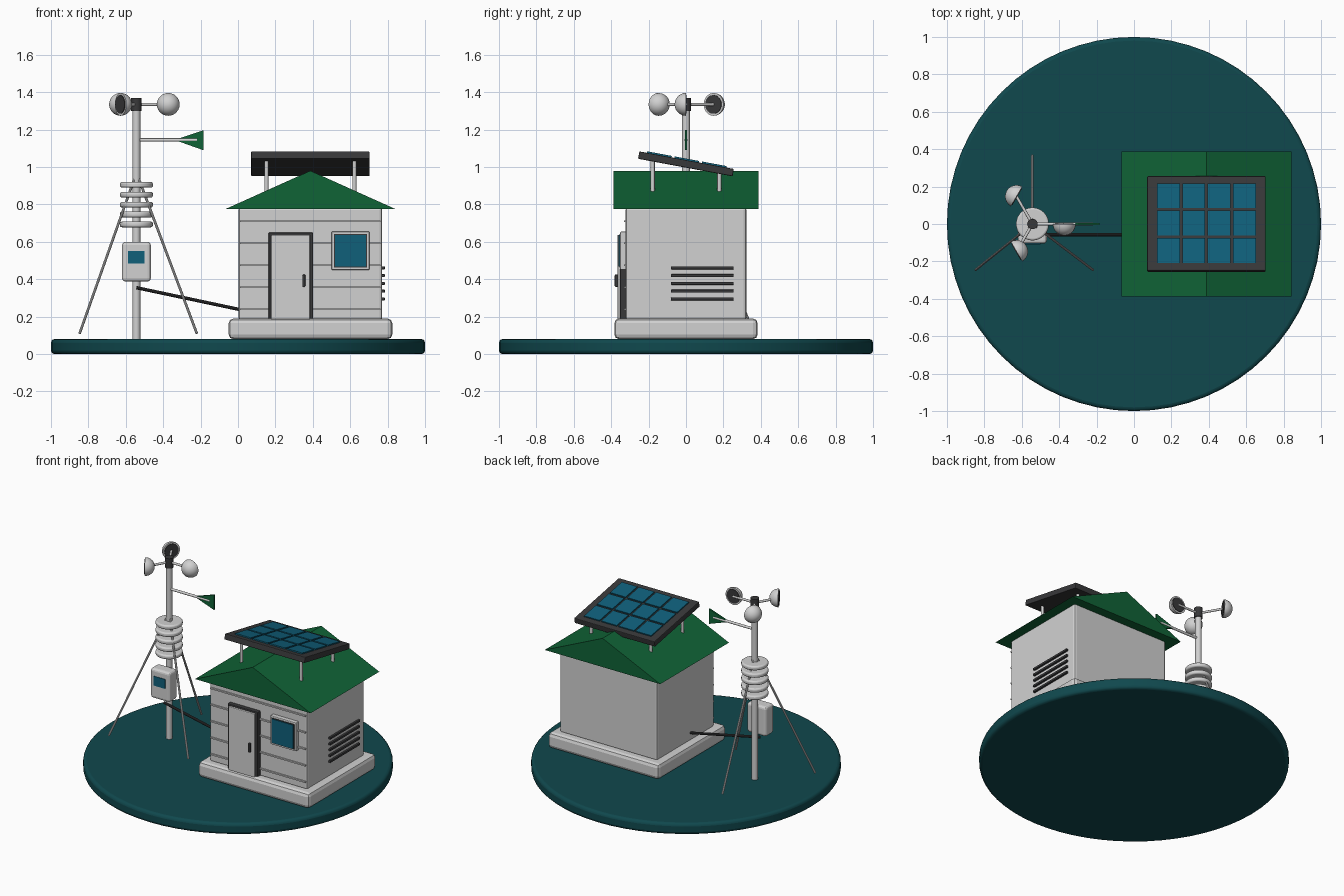
import bpy, math
from mathutils import Vector, Matrix

if "Cube" in bpy.data.objects:
    bpy.data.objects.remove(bpy.data.objects["Cube"], do_unlink=True)


def material(name, rgb):
    m = bpy.data.materials.new(name)
    m.use_nodes = True
    col = (*rgb, 1)
    m.diffuse_color = col
    m.node_tree.nodes["Principled BSDF"].inputs["Base Color"].default_value = col
    return m


TEAL = material("dark teal", (0.005, 0.065, 0.075))
WHITE = material("off white", (0.64, 0.64, 0.64))
GREEN = material("roof green", (0.005, 0.125, 0.037))
DARK = material("charcoal", (0.04, 0.04, 0.042))
BLUE = material("panel blue", (0.005, 0.115, 0.195))


def finish(ob, name, mat, bevel=0, segments=2, smooth=False):
    ob.name = ob.data.name = name
    ob.data.materials.clear()
    ob.data.materials.append(mat)
    if bevel:
        b = ob.modifiers.new("Bevel", "BEVEL")
        b.width, b.segments = bevel, segments
    if smooth:
        bpy.ops.object.select_all(action="DESELECT")
        ob.select_set(True)
        bpy.context.view_layer.objects.active = ob
        bpy.ops.object.shade_smooth_by_angle(angle=math.radians(35))
    return ob


def box(name, mat, x, y, z, bevel=0, segments=2):
    """Box from its (low, high) range on each axis."""
    spans = (x, y, z)
    bpy.ops.mesh.primitive_cube_add(size=1)
    ob = bpy.context.object
    ob.data.transform(Matrix.Diagonal([b - a for a, b in spans] + [1]))
    ob.location = [(a + b) / 2 for a, b in spans]
    return finish(ob, name, mat, bevel, segments)


def rod(name, mat, start, end, radius, sides=16, bevel=0):
    """Cylinder between two points."""
    a, b = Vector(start), Vector(end)
    bpy.ops.mesh.primitive_cylinder_add(vertices=sides, radius=radius, depth=(b - a).length)
    ob = bpy.context.object
    ob.location = (a + b) / 2
    ob.rotation_euler = (b - a).to_track_quat("Z", "Y").to_euler()
    return finish(ob, name, mat, bevel, 3, True)


def prism(name, mat, profile, y0, y1):
    """Extrude an (x, z) profile along y."""
    n = len(profile)
    verts = [(x, y, z) for y in (y0, y1) for x, z in profile]
    faces = [tuple(range(n)), tuple(reversed(range(n, 2 * n)))]
    faces += [(i, i + n, (i + 1) % n + n, (i + 1) % n) for i in range(n)]
    me = bpy.data.meshes.new(name)
    me.from_pydata(verts, [], faces)
    ob = bpy.data.objects.new(name, me)
    bpy.context.collection.objects.link(ob)
    return finish(ob, name, mat)


# Ground disc
rod("ground_disc", TEAL, (0, 0, 0), (0, 0, 0.08), 1, 64, 0.02)

# Hut
HX = 0.387
box("foundation", WHITE, (-0.05, 0.825), (-0.383, 0.383), (0.08, 0.19), 0.025)
box("walls", WHITE, (0.003, 0.771), (-0.323, 0.323), (0.18, 0.785), 0.015)
prism("roof", GREEN, [(-0.068, 0.775), (0.843, 0.775), (HX, 0.98)], -0.387, 0.387)
for i in range(5):
    z = 0.24 + 0.1175 * i
    box("siding_strip", WHITE, (0.012, 0.762), (-0.332, -0.318), (z - 0.005, z + 0.005))

# Door
box("door_frame", DARK, (0.163, 0.402), (-0.352, -0.315), (0.185, 0.65), 0.006)
box("door_panel", WHITE, (0.177, 0.385), (-0.366, -0.32), (0.185, 0.638), 0.005)
box("door_handle", DARK, (0.345, 0.36), (-0.381, -0.36), (0.36, 0.425), 0.004)

# Window
box("window_frame", WHITE, (0.5, 0.703), (-0.352, -0.315), (0.45, 0.655), 0.006)
box("window_seal", DARK, (0.513, 0.69), (-0.355, -0.35), (0.463, 0.642))
box("window_glass", BLUE, (0.518, 0.685), (-0.36, -0.35), (0.468, 0.637))

# Side vents
for i in range(5):
    z = 0.295 + 0.0415 * i
    box("vent_slat", DARK, (0.76, 0.785), (-0.08, 0.255), (z - 0.008, z + 0.008), 0.003)

# Solar panel on four posts, tilted towards the back
tilt = Matrix.Translation((HX, 0, 1.017)) @ Matrix.Rotation(math.radians(-10.5), 4, "X")
panel = box("solar_frame", DARK, (-0.317, 0.317), (-0.257, 0.257), (-0.02, 0.02), 0.005)
panel.matrix_world = tilt
for i in range(4):
    for j in range(3):
        cx, cy = (i - 1.5) * 0.1355, (j - 1) * 0.149
        cell = box("solar_cell", BLUE, (-0.061, 0.061), (-0.067, 0.067), (-0.006, 0.006))
        cell.matrix_world = tilt @ Matrix.Translation((cx, cy, 0.022))
for x in (0.152, 0.622):
    for y, top in ((-0.178, 1.04), (0.178, 0.98)):
        rod("panel_post", WHITE, (x, y, 0.87), (x, y, top), 0.011)

# Weather mast with guy rods
MX = -0.543
rod("mast", WHITE, (MX, 0, 0.08), (MX, 0, 1.36), 0.021, 20)
for foot in ((-0.847, -0.245), (-0.22, -0.245), (MX, 0.365)):
    rod("guy_rod", WHITE, (MX, 0, 0.97), (*foot, 0.11), 0.007, 10)

# Stacked sensor shield
for i in range(5):
    z = 0.693 + 0.053 * i
    rod("shield_disc", WHITE, (MX, 0, z - 0.015), (MX, 0, z + 0.015), 0.088, 32, 0.01)

# Control box and cable
box("control_box", WHITE, (-0.62, -0.466), (-0.105, -0.015), (0.388, 0.6), 0.018, 3)
box("control_screen", BLUE, (-0.588, -0.5), (-0.109, -0.1), (0.483, 0.55))
rod("cable", DARK, (MX, -0.057, 0.355), (0.01, -0.057, 0.238), 0.009, 10)

# Wind vane
rod("vane_arm", WHITE, (MX, 0, 1.145), (-0.22, 0, 1.145), 0.009)
prism("vane_fin", GREEN, [(-0.34, 1.145), (-0.185, 1.09), (-0.185, 1.197)], -0.006, 0.006)

# Rotor: hub, arms and half-sphere cups
CZ = 1.335
rod("rotor_hub", DARK, (MX, 0, 1.3), (MX, 0, 1.37), 0.028, 20)
for i in range(3):
    a = math.tau * i / 3
    centre = Vector((MX + 0.17 * math.cos(a), 0.17 * math.sin(a), CZ))
    rod("rotor_arm", WHITE, (MX, 0, CZ), centre, 0.008, 12)
    dome = Vector((-math.sin(a), -math.cos(a), 0))
    bpy.ops.mesh.primitive_uv_sphere_add(segments=24, ring_count=16, radius=0.061)
    cup = bpy.context.object
    for v in cup.data.vertices:
        v.co.z = max(v.co.z, 0)
    cup.location = centre
    cup.rotation_euler = dome.to_track_quat("Z", "Y").to_euler()
    finish(cup, "rotor_cup", WHITE, smooth=True)
    rod("cup_opening", DARK, centre + dome * 0.004, centre - dome * 0.004, 0.05, 24)
